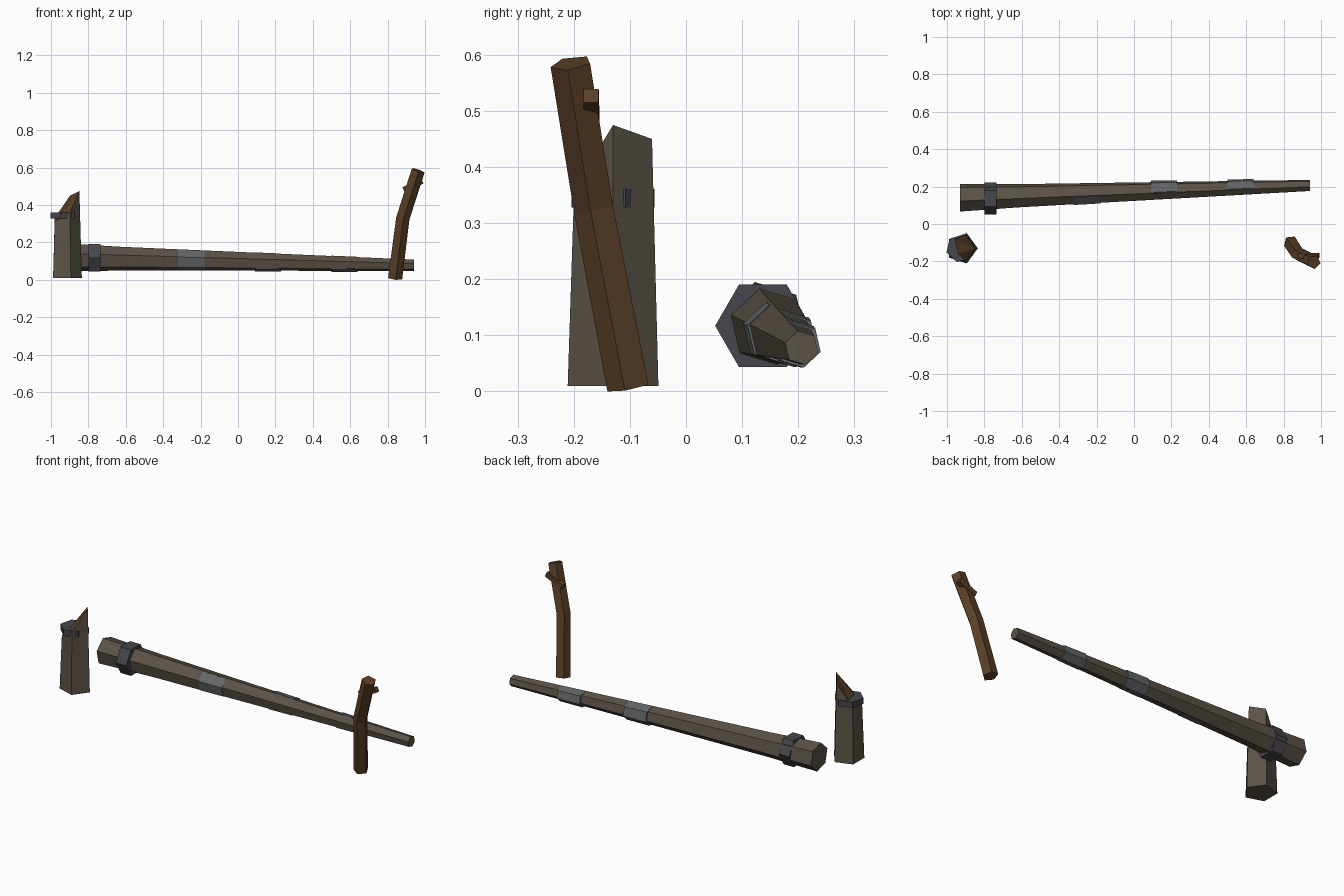
import bpy, math
from mathutils import Vector

if "Cube" in bpy.data.objects:
    bpy.data.objects.remove(bpy.data.objects["Cube"])


def material(name, rgb):
    m = bpy.data.materials.new(name)
    m.diffuse_color = (*rgb, 1)
    m.use_nodes = True
    m.node_tree.nodes["Principled BSDF"].inputs["Base Color"].default_value = m.diffuse_color
    return m


weathered = material("weathered wood", (0.105, 0.085, 0.062))
brown = material("brown wood", (0.105, 0.050, 0.020))
iron = material("dark iron", (0.062, 0.062, 0.075))
steel = material("worn steel", (0.125, 0.130, 0.135))


def build(name, rings, mats, cap_mat=0):
    """Skin a list of equal-sided vertex rings and cap both ends."""
    n = len(rings[0])
    verts = [tuple(v) for ring in rings for v in ring]
    faces = []
    for k in range(len(rings) - 1):
        a, b = k * n, (k + 1) * n
        for i in range(n):
            j = (i + 1) % n
            faces.append((a + i, a + j, b + j, b + i))
    faces.append(tuple(reversed(range(n))))
    top = (len(rings) - 1) * n
    first_top = len(faces)
    faces += [(top, top + i, top + i + 1) for i in range(1, n - 1)]
    mesh = bpy.data.meshes.new(name)
    mesh.from_pydata(verts, [], faces)
    for m in mats:
        mesh.materials.append(m)
    for p in mesh.polygons[first_top:]:
        p.material_index = cap_mat
    ob = bpy.data.objects.new(name, mesh)
    bpy.context.collection.objects.link(ob)
    return ob


def ring(c, u, v, r, n, start):
    """Regular polygon around c in the plane of u and v."""
    c, u, v = Vector(c), Vector(u), Vector(v)
    out = []
    for i in range(n):
        a = math.radians(start + 360 * i / n)
        out.append(c + r * (math.cos(a) * u + math.sin(a) * v))
    return out


X, Y, Z = (1, 0, 0), (0, 1, 0), (0, 0, 1)

# Broken stump: tapered pentagon with a splintered slanted top
base = ring((-0.92, -0.13, 0.01), X, Y, 0.085, 5, 0)
top = ring((-0.921, -0.13, 0), X, Y, 0.073, 5, 0)
for v, z in zip(top, (0.475, 0.45, 0.33, 0.31, 0.36)):
    v.z = z
build("broken_stump", [base, top], [weathered, brown], cap_mat=1)

# Iron collar on the stump
build("stump_collar", [ring((-0.93, -0.13, z), X, Y, 0.076, 6, 17)
                       for z in (0.328, 0.361)], [iron])


# Fallen pole: tapered hexagon lying along x
def axis(x):
    t = (x + 0.93) / 1.87
    return Vector((x, 0.14 + 0.066 * t, 0.12 - 0.042 * t))


build("fallen_pole", [ring(axis(x), Y, Z, r, 6, 103)
                      for x, r in ((-0.93, 0.077), (-0.62, 0.065), (0.94, 0.031))],
      [weathered])

# Iron collar near the thick end
build("pole_collar", [ring((x, 0.137, 0.117), Y, Z, 0.085, 6, 0)
                      for x in (-0.80, -0.735)], [iron])

# Offset steel sleeves that only break the surface on one side
for i, (x, dy, dz, r) in enumerate(((-0.25, -0.006, -0.001, 0.0545),
                                    (0.16, 0.005, -0.002, 0.0515),
                                    (0.57, 0.005, -0.002, 0.0430))):
    build(f"steel_sleeve_{i + 1}",
          [ring(axis(x + s * 0.07) + Vector((0, dy, dz)), Y, Z, r - s * 0.0015, 6, 103)
           for s in (-1, 1)], [steel])


# Bent branch: pentagon rings square to the path
def sweep(name, path, radii, n, start, mat):
    pts = [Vector(p) for p in path]
    rings = []
    for i, p in enumerate(pts):
        d = (pts[min(i + 1, len(pts) - 1)] - pts[max(i - 1, 0)]).normalized()
        ref = Vector(Z) if abs(d.x) > 0.7 else Vector(X)
        u = (ref - d * ref.dot(d)).normalized()
        rings.append(ring(p, u, d.cross(u), radii[i], n, start))
    return build(name, rings, [mat])


sweep("bent_branch", [(0.839, -0.101, 0.008), (0.88, -0.163, 0.33), (0.962, -0.204, 0.585)],
      (0.04, 0.038, 0.038), 5, -13, brown)

# Twig stub running through the branch
sweep("twig_stub", [(0.885, -0.169, 0.482), (0.986, -0.169, 0.527)],
      (0.021, 0.019), 4, 45, brown)
